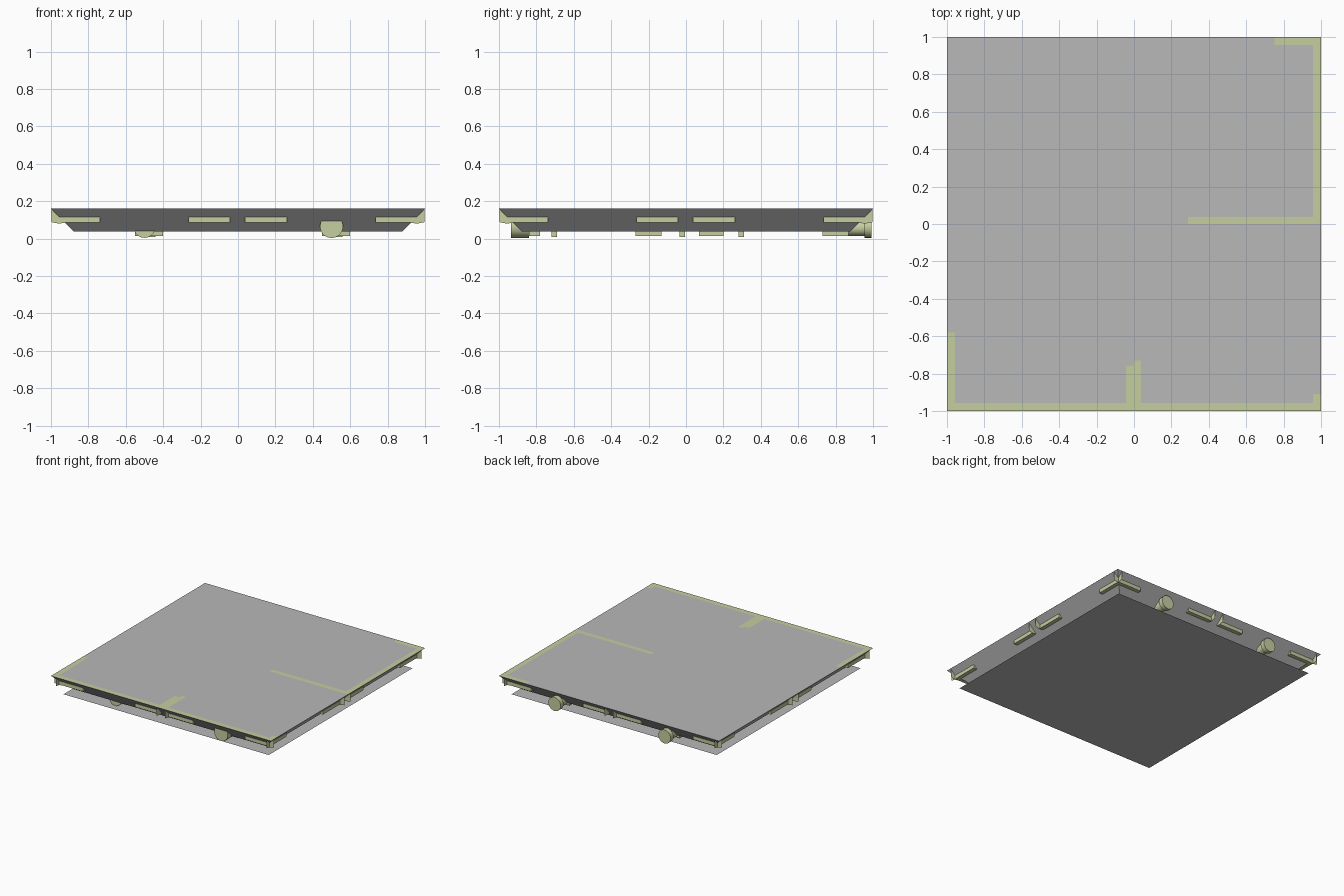
import bpy, bmesh, math
from mathutils import Matrix

if "Cube" in bpy.data.objects:
    bpy.data.objects.remove(bpy.data.objects["Cube"])

def material(name, rgb):
    m = bpy.data.materials.new(name)
    m.diffuse_color = (*rgb, 1)
    m.use_nodes = True
    m.node_tree.nodes["Principled BSDF"].inputs["Base Color"].default_value = m.diffuse_color
    return m

GREY = material("slab grey", (0.48, 0.48, 0.48))
GREEN = material("pale green", (0.56, 0.62, 0.35))

TOP, LOW, DEPTH = 0.16, 0.037, 0.123

def finish(name, bm, mat):
    me = bpy.data.meshes.new(name)
    bm.to_mesh(me)
    bm.free()
    me.materials.append(mat)
    ob = bpy.data.objects.new(name, me)
    bpy.context.collection.objects.link(ob)
    return ob

def box(bm, x0, x1, y0, y1, z0, z1, rot=0):
    m = (Matrix.Rotation(rot, 4, 'Z')
         @ Matrix.Translation(((x0 + x1) / 2, (y0 + y1) / 2, (z0 + z1) / 2))
         @ Matrix.Diagonal((x1 - x0, y1 - y0, z1 - z0, 1)))
    bmesh.ops.create_cube(bm, size=1, matrix=m)

def rod(bm, x, z, y0, y1, r, sides=20):
    m = Matrix.Translation((x, (y0 + y1) / 2, z)) @ Matrix.Rotation(math.pi / 2, 4, 'X')
    bmesh.ops.create_cone(bm, cap_ends=True, segments=sides, radius1=r, radius2=r,
                          depth=abs(y1 - y0), matrix=m)

def sheet(bm, x0, x1, y0, y1, z):
    bm.faces.new([bm.verts.new(p) for p in
                  ((x0, y0, z), (x1, y0, z), (x1, y1, z), (x0, y1, z))])

# Tapered slab: flat top with 45 degree undercut walls
bm = bmesh.new()
rings = []
for r, z in ((1, TOP), (1 - DEPTH, LOW)):
    rings.append([bm.verts.new((sx * r, sy * r, z))
                  for sx, sy in ((-1, -1), (1, -1), (1, 1), (-1, 1))])
bm.faces.new(rings[0])
bm.faces.new(rings[1][::-1])
for i in range(4):
    j = (i + 1) % 4
    bm.faces.new((rings[1][i], rings[1][j], rings[0][j], rings[0][i]))
bmesh.ops.recalc_face_normals(bm, faces=bm.faces)
finish("slab", bm, GREY)

# Thin base sheet underneath
bm = bmesh.new()
sheet(bm, -0.933, 0.933, -0.933, 0.933, 0.002)
bmesh.ops.reverse_faces(bm, faces=bm.faces)
finish("base_sheet", bm, GREY)

# Trim strips showing on the top
bm = bmesh.new()
W = 0.043
for x0, x1, y0, y1 in ((-1, 1, -1, -1 + W), (-1, -1 + W, -1 + W, -0.58),
                       (-W, 0, -1 + W, -0.76), (0, 0.037, -1 + W, -0.73),
                       (1 - W, 1, -1 + W, -0.91), (1 - W, 1, 0, 1),
                       (0.75, 1 - W, 1 - W, 1), (0.29, 1 - W, 0, 0.037)):
    sheet(bm, x0, x1, y0, y1, TOP + 0.0008)
finish("top_trim", bm, GREEN)

# Edge bars and gusset fins, same on all four walls
bars, fins = bmesh.new(), bmesh.new()
for k in range(4):
    a = k * math.pi / 2
    rot = Matrix.Rotation(a, 4, 'Z')
    for x0, x1 in ((-0.957, -0.737), (-0.265, -0.043), (0.037, 0.262), (0.735, 0.957)):
        box(bars, x0, x1, -0.957, -0.92, 0.085, 0.115, a)
    for x in (-0.957, -0.043, 0.037, 0.957):
        pts = ((-0.998, 0.157), (-0.998, 0.088), (-0.957, 0.08), (-0.925, 0.085))
        fins.faces.new([fins.verts.new(rot @ Matrix.Translation((x, y, z)).translation)
                        for y, z in pts])
finish("edge_bars", bars, GREEN)
finish("edge_fins", fins, GREEN)

# Round connector pegs: two on the back, one long and one short on the front
bm = bmesh.new()
for x in (-0.5, 0.5):
    rod(bm, x, 0.055, 0.86, 0.96, 0.04)
    rod(bm, x, 0.06, 0.955, 0.993, 0.056)
rod(bm, 0.5, 0.065, -0.935, -0.84, 0.062)
rod(bm, -0.5, 0.062, -0.88, -0.84, 0.058)
pegs = finish("connector_pegs", bm, GREEN)

# Low clips hidden between slab and base sheet
bm = bmesh.new()
for x in (-0.48, 0.52):
    for y0, y1 in ((-0.84, -0.78), (-0.27, -0.13), (0.07, 0.2), (0.73, 0.87)):
        box(bm, x - 0.07, x + 0.08, y0, y1, 0.015, 0.037)
    for y in (-0.705, -0.02, 0.295):
        box(bm, x - 0.04, x + 0.04, y - 0.015, y + 0.015, 0.008, 0.037)
finish("under_clips", bm, GREEN)

# Smooth the round pegs, keep edges sharp
bpy.ops.object.select_all(action='DESELECT')
pegs.select_set(True)
bpy.context.view_layer.objects.active = pegs
bpy.ops.object.shade_smooth_by_angle()
